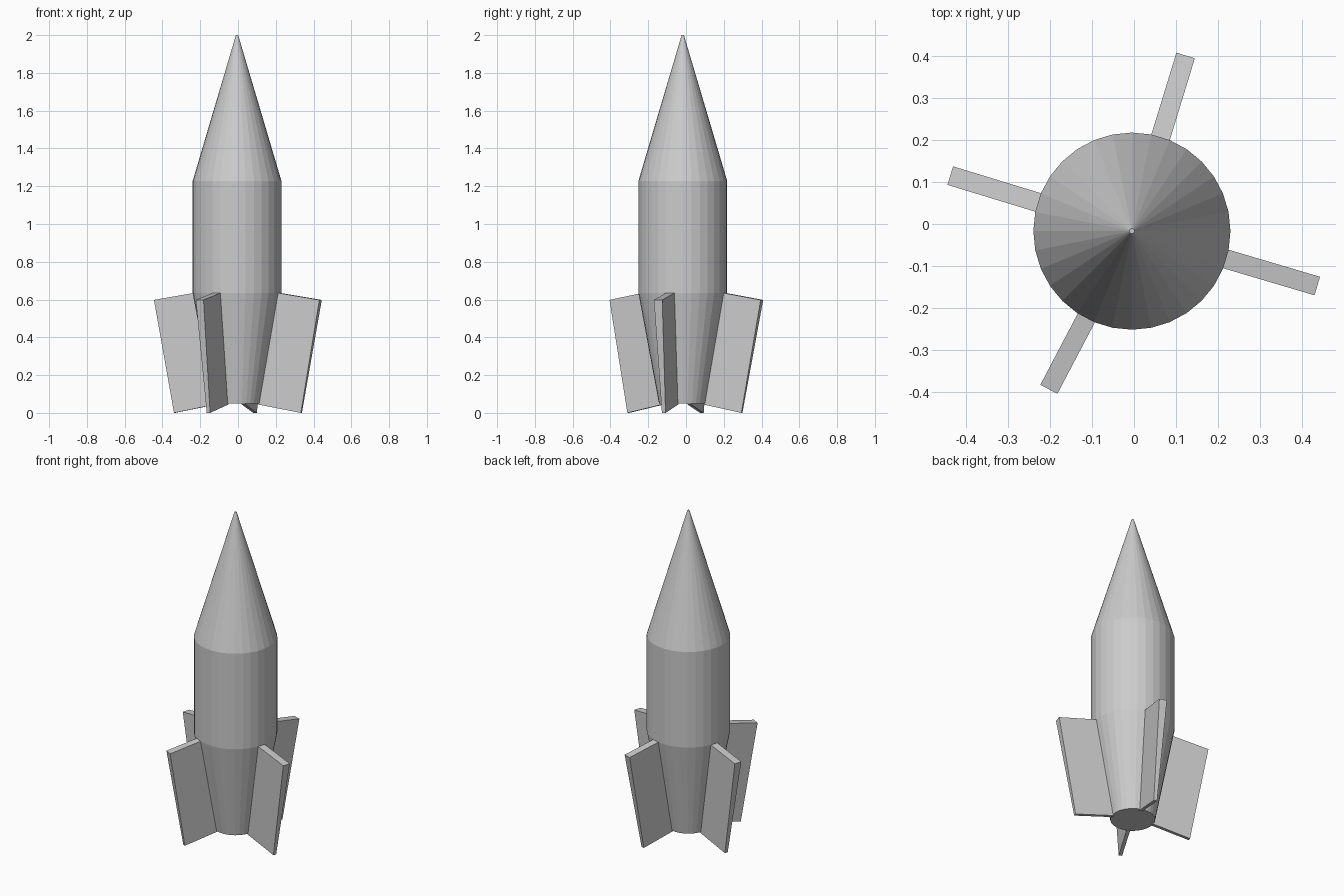
import bpy
import bmesh
from math import cos, sin, pi, radians
from mathutils import Vector

SIDES = 32
CENTRE = Vector((-0.005, -0.017, 0))

if "Cube" in bpy.data.objects:
    bpy.data.objects.remove(bpy.data.objects["Cube"], do_unlink=True)

grey = bpy.data.materials.new("plain_grey")
grey.use_nodes = True
grey.diffuse_color = (0.6, 0.6, 0.6, 1)
grey.node_tree.nodes["Principled BSDF"].inputs["Base Color"].default_value = (0.6, 0.6, 0.6, 1)


def make_object(name, bm):
    bmesh.ops.recalc_face_normals(bm, faces=bm.faces)
    mesh = bpy.data.meshes.new(name)
    bm.to_mesh(mesh)
    bm.free()
    mesh.materials.append(grey)
    obj = bpy.data.objects.new(name, mesh)
    bpy.context.collection.objects.link(obj)
    return obj


# Hull: tapered tail, straight barrel and pointed nose in one turned shell
def make_hull(profile):
    bm = bmesh.new()
    rings = []
    for r, z in profile:
        angles = [2 * pi * i / SIDES for i in range(SIDES)]
        rings.append([bm.verts.new(CENTRE + Vector((r * cos(a), r * sin(a), z))) for a in angles])
    for low, high in zip(rings, rings[1:]):
        for i in range(SIDES):
            j = (i + 1) % SIDES
            bm.faces.new((low[i], low[j], high[j], high[i]))
    bm.faces.new(rings[0])
    bm.faces.new(rings[-1])
    return make_object("hull", bm)


# Fin: slanted board, thick at the top and thin at the bottom
def make_fin(name, angle, top_reach, bottom_reach):
    out = Vector((cos(radians(angle)), sin(radians(angle)), 0))
    side = Vector((-out.y, out.x, 0))
    outline = [(0.115, 0.045, 0.01), (bottom_reach, 0.0, 0.01),
               (top_reach, 0.598, 0.023), (0.22, 0.637, 0.023)]
    bm = bmesh.new()
    sheets = []
    for s in (-1, 1):
        sheets.append([bm.verts.new(CENTRE + out * r + side * s * half + Vector((0, 0, z)))
                       for r, z, half in outline])
    a, b = sheets
    bm.faces.new(a)
    bm.faces.new(b)
    for i in range(4):
        j = (i + 1) % 4
        bm.faces.new((a[i], a[j], b[j], b[i]))
    return make_object(name, bm)


make_hull([(0.126, 0.05), (0.235, 0.635), (0.235, 1.228), (0.006, 2.0)])

make_fin("left_fin", -16.5, 0.461, 0.355)
make_fin("back_fin", 73, 0.438, 0.327)
make_fin("right_fin", 163, 0.453, 0.346)
make_fin("front_fin", 242.3, 0.426, 0.326)
